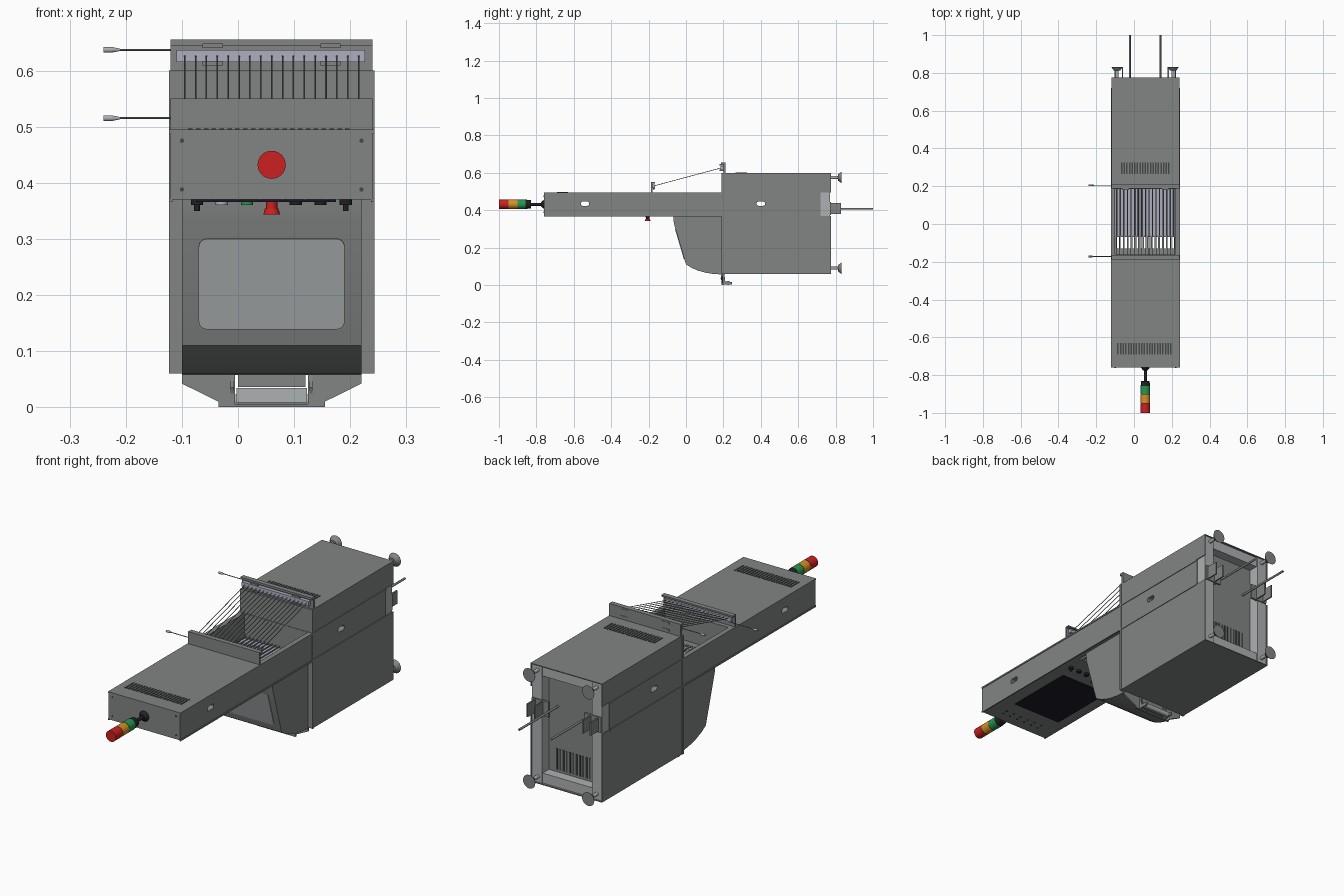
import bpy, bmesh, math
from mathutils import Vector, Matrix

if "Cube" in bpy.data.objects:
    bpy.data.objects.remove(bpy.data.objects["Cube"])


def material(name, rgb):
    m = bpy.data.materials.new(name)
    m.use_nodes = True
    m.diffuse_color = (*rgb, 1)
    m.node_tree.nodes["Principled BSDF"].inputs["Base Color"].default_value = (*rgb, 1)
    return m


GREY = material("cabinet grey", (.22, .235, .23))
LIGHT = material("light metal", (.42, .44, .45))
STEEL = material("bluish steel", (.42, .43, .53))
BLACK = material("black plastic", (.015, .015, .018))
SLOT = material("slot grey", (.06, .065, .065))
SCREEN = material("screen navy", (.012, .01, .022))
RED = material("red", (.6, .015, .015))
AMBER = material("amber", (.65, .28, .02))
GREEN = material("green", (.02, .3, .08))

CX, LEFT, RIGHT = .06, -.12, .24


def finish(name, bm, mat, smooth=False):
    bmesh.ops.recalc_face_normals(bm, faces=bm.faces)
    me = bpy.data.meshes.new(name)
    bm.to_mesh(me)
    bm.free()
    me.materials.append(mat)
    ob = bpy.data.objects.new(name, me)
    bpy.context.collection.objects.link(ob)
    if smooth:
        bpy.ops.object.select_all(action="DESELECT")
        ob.select_set(True)
        bpy.context.view_layer.objects.active = ob
        bpy.ops.object.shade_smooth_by_angle(angle=math.radians(35))
    return ob


def boxes(name, spans, mat):
    """One object from boxes given as (x0, x1, y0, y1, z0, z1)."""
    bm = bmesh.new()
    for x0, x1, y0, y1, z0, z1 in spans:
        mid = Vector((x0 + x1, y0 + y1, z0 + z1)) / 2
        size = Matrix.Diagonal((x1 - x0, y1 - y0, z1 - z0, 1))
        bmesh.ops.create_cube(bm, size=1, matrix=Matrix.Translation(mid) @ size)
    return finish(name, bm, mat)


def rods(name, ends, radius, mat, tip=None, sides=20):
    """Cylinders or cones between pairs of points."""
    bm = bmesh.new()
    for a, b in ends:
        a, b = Vector(a), Vector(b)
        turn = (b - a).to_track_quat("Z", "Y").to_matrix().to_4x4()
        bmesh.ops.create_cone(bm, cap_ends=True, segments=sides, radius1=radius,
                              radius2=radius if tip is None else tip, depth=(b - a).length,
                              matrix=Matrix.Translation((a + b) / 2) @ turn)
    return finish(name, bm, mat, True)


def prism(name, points, push, mat, smooth=False):
    """Extrude a closed 3D outline along a vector."""
    bm = bmesh.new()
    face = bm.faces.new([bm.verts.new(p) for p in points])
    out = bmesh.ops.extrude_face_region(bm, geom=[face])["geom"]
    bmesh.ops.translate(bm, vec=push, verts=[v for v in out if isinstance(v, bmesh.types.BMVert)])
    return finish(name, bm, mat, smooth)


def rounded(w, h, r, steps=5):
    """2D outline of a rounded rectangle."""
    pts = []
    for i, (sx, sy) in enumerate(((1, 1), (-1, 1), (-1, -1), (1, -1))):
        for k in range(steps + 1):
            a = math.pi / 2 * (i + k / steps)
            pts.append((sx * (w / 2 - r) + r * math.cos(a), sy * (h / 2 - r) + r * math.sin(a)))
    return pts


def cut(target, cutter):
    mod = target.modifiers.new("cut", "BOOLEAN")
    mod.operation, mod.solver, mod.object = "DIFFERENCE", "EXACT", cutter
    bpy.context.view_layer.objects.active = target
    bpy.ops.object.modifier_apply(modifier=mod.name)
    bpy.data.objects.remove(cutter)


def row(x0, x1, n):
    return [x0 + (x1 - x0) * i / (n - 1) for i in range(n)]


# Long column with an open tray, a see-through grille and oval hand holes
column = boxes("column", [(LEFT, RIGHT, -.76, .72, .37, .495)], GREY)
cut(column, boxes("tray_cutter", [(-.1, .22, -.16, .188, .378, .6)], GREY))
cut(column, boxes("grille_cutter", [(x - .006, x + .006, -.13, -.07, .3, .45)
                                    for x in row(-.085, .205, 15)], GREY))
for y in (-.54, .4):
    outline = [(-.3, y + u, .435 + v) for u, v in rounded(.045, .022, .0105)]
    cut(column, prism("hole_cutter", outline, (.8, 0, 0), GREY))
boxes("tray_floor", [(-.098, .218, -.06, .187, .378, .384)], STEEL)
rods("tray_rods", [((x, -.06, .392), (x, .187, .392)) for x in row(-.09, .21, 17)],
     .003, GREY, sides=8)
boxes("column_lips", [(x - .003, x + .003, -.76, .72, z, z + .007)
                      for x in (LEFT, RIGHT) for z in (.366, .488)], GREY)

# Cabinet around the lower end, with thin walls around the open base
boxes("cabinet_upper", [(LEFT, RIGHT, .19, .72, .495, .6)], GREY)
boxes("cabinet_lower", [(LEFT, RIGHT, .19, .72, .06, .37)], GREY)
T = .004
boxes("base_skirt", [(x, x + T, .72, .775, z0, z1) for x in (LEFT, RIGHT - T)
                     for z0, z1 in ((.06, .37), (.495, .6))]
      + [(LEFT, RIGHT, .72, .775, z, z + T) for z in (.06, .6 - T)], GREY)
boxes("base_frame", [(x, x + .05, .72, .77, .064, .596) for x in (LEFT + T, RIGHT - T - .05)]
      + [(LEFT + .054, RIGHT - .054, .72, .765, z, z + .045) for z in (.064, .551)], LIGHT)
boxes("cabinet_flange", [(x - .003, x + .003, .19, .2, .06, .6) for x in (LEFT, RIGHT)], GREY)

# Vents
boxes("top_vents", [(x - .004, x + .004, .265, .325, .599, .602) for x in row(-.065, .185, 19)]
      + [(x - .004, x + .004, -.69, -.63, .494, .497) for x in row(-.085, .195, 21)], SLOT)
boxes("base_vents", [(x - .004, x + .004, .719, .722, .12, .215) for x in row(-.02, .145, 11)], SLOT)

# Curved front hopper and its window
profile = [(-.068, .37), (-.065, .33), (0, .11), (.03, .092), (.065, .077),
           (.105, .066), (.15, .059), (.19, .057), (.19, .37)]
prism("hopper", [(-.1, y, z) for y, z in profile], (.32, 0, 0), GREY, True)
along = Vector((0, -.065, .22)).normalized()
outward = Vector((0, -.22, -.065)).normalized()
centre = Vector((CX, -.0325, .22))
prism("hopper_window", [centre + Vector((u, 0, 0)) + along * v for u, v in rounded(.26, .168, .015)],
      outward * .003, LIGHT)

# Flap bracket and handle beneath the hopper
for side, s in (("left", 1), ("right", -1)):
    shape = [(.16, .06), (.16, .042), (.095, .01), (.095, .002), (.065, .002), (.065, .06)]
    prism("flap_bracket_" + side, [(CX + s * x, .19, z) for x, z in shape], (0, .008, 0), GREY)
    arm = [(.19, .06), (.185, .035), (.2, .003), (.245, .003), (.245, .017), (.21, .02), (.205, .06)]
    prism("flap_arm_" + side, [(CX + s * .067, y, z) for y, z in arm], (s * .006, 0, 0), GREY)
boxes("flap_crosspiece", [(0, .12, .19, .2, .036, .06)], GREY)
boxes("flap_base", [(-.035, .155, .19, .2, 0, .006)], GREY)
rods("flap_handle", [((-.005, .225, .012), (.125, .225, .012))], .011, LIGHT)
boxes("flap_plate", [(-.003, .123, .203, .209, .008, .034)], LIGHT)

# Cord guard stretched between two rails
boxes("upper_rail", [(LEFT, RIGHT, .2, .21, .6, .655), (LEFT, RIGHT, .188, .21, .645, .655)], GREY)
boxes("lower_rail", [(LEFT, RIGHT, -.187, -.18, .495, .55), (LEFT, RIGHT, -.187, -.165, .543, .55)], GREY)
boxes("cord_bars", [(-.11, .226, .184, .2, .615, .637), (-.11, .226, -.18, -.165, .52, .538)], STEEL)
boxes("rail_clips", [(x - .018, x + .018, .18, .212, z, z + .008)
                     for x in (-.045, .165) for z in (.609, .64)], GREY)
rods("guard_cords", [((x, -.172, .53), (x, .19, .627)) for x in row(-.095, .215, 17)],
     .0016, GREY, sides=6)
for label, y, z in (("upper", .205, .637), ("lower", -.172, .515)):
    rods(label + "_cable", [((-.215, y, z), (-.1, y, z))], .0018, GREY, sides=8)
    rods(label + "_plug", [((-.225, y, z), (-.21, y, z))], .005, LIGHT, .002)
    rods(label + "_plug_body", [((-.24, y, z), (-.225, y, z))], .005, LIGHT)

# Signal tower
Z = .432
rods("tower_mount", [((CX, -.76, Z), (CX, -.775, Z))], .024, BLACK, .012)
rods("tower_stem", [((CX, -.77, Z), (CX, -.835, Z))], .008, BLACK)
rods("tower_base", [((CX, -.83, Z), (CX, -.858, Z))], .022, BLACK, .025)
for label, y0, y1, mat in (("green", -.858, -.9, GREEN), ("amber", -.902, -.948, AMBER),
                           ("red", -.95, -1, RED)):
    rods("tower_%s_lamp" % label, [((CX, y0, Z), (CX, y1, Z))], .025, mat, sides=32)
rods("tower_rings", [((CX, y - .003, Z), (CX, y + .003, Z)) for y in (-.901, -.949)], .0235, BLACK)

# Control panel on the underside of the column
boxes("screen", [(-.075, .175, -.61, -.28, .366, .371)], SCREEN)
for i, (x, mat) in enumerate(((-.073, BLACK), (-.029, STEEL), (.016, GREEN),
                              (.103, BLACK), (.147, BLACK), (.192, BLACK))):
    rods("button_%d" % (i + 1), [((x, -.205, .371), (x, -.205, .36))], .011, mat)
rods("key_switches", [((x, -.205, .362), (x, -.205, .35)) for x in (-.073, .192)], .005, BLACK)
rods("stop_button_stem", [((CX, -.205, .371), (CX, -.205, .352))], .01, RED)
rods("stop_button_head", [((CX, -.205, .354), (CX, -.205, .343))], .012, RED, .015)
rods("speaker_holes", [((x, y, .371), (x, y, .368)) for x in row(-.04, .16, 6)
                       for y in (-.71, -.685)], .005, SLOT, sides=10)

# Screws on the column end
rods("end_screws", [((x, -.759, z), (x, -.762, z)) for x in (-.1, .22) for z in (.388, .475)],
     .004, SLOT, sides=10)

# Levelling feet, fork brackets and anchor rods on the base
corners = [(x, z) for x in (-.09, .207) for z in (.575, .09)]
rods("foot_stems", [((x, .74, z), (x, .82, z)) for x, z in corners], .008, LIGHT)
rods("foot_pads", [((x, .812, z), (x, .832, z)) for x, z in corners], .016, GREY, .031)
for side, x, s in (("right", LEFT + .006, 1), ("left", RIGHT - .006, -1)):
    spans = [(min(x, x + s * .085), max(x, x + s * .085), .765, .775, .375, .445)]
    spans += [(min(a, a + s * .006), max(a, a + s * .006), .775, .83, .38, .44)
              for a in (x + s * .012, x + s * .05)]
    boxes("fork_bracket_" + side, spans, GREY)
rods("anchor_rods", [((x, .72, .408), (x, 1, .408)) for x in (-.022, .14)], .005, GREY, sides=12)
